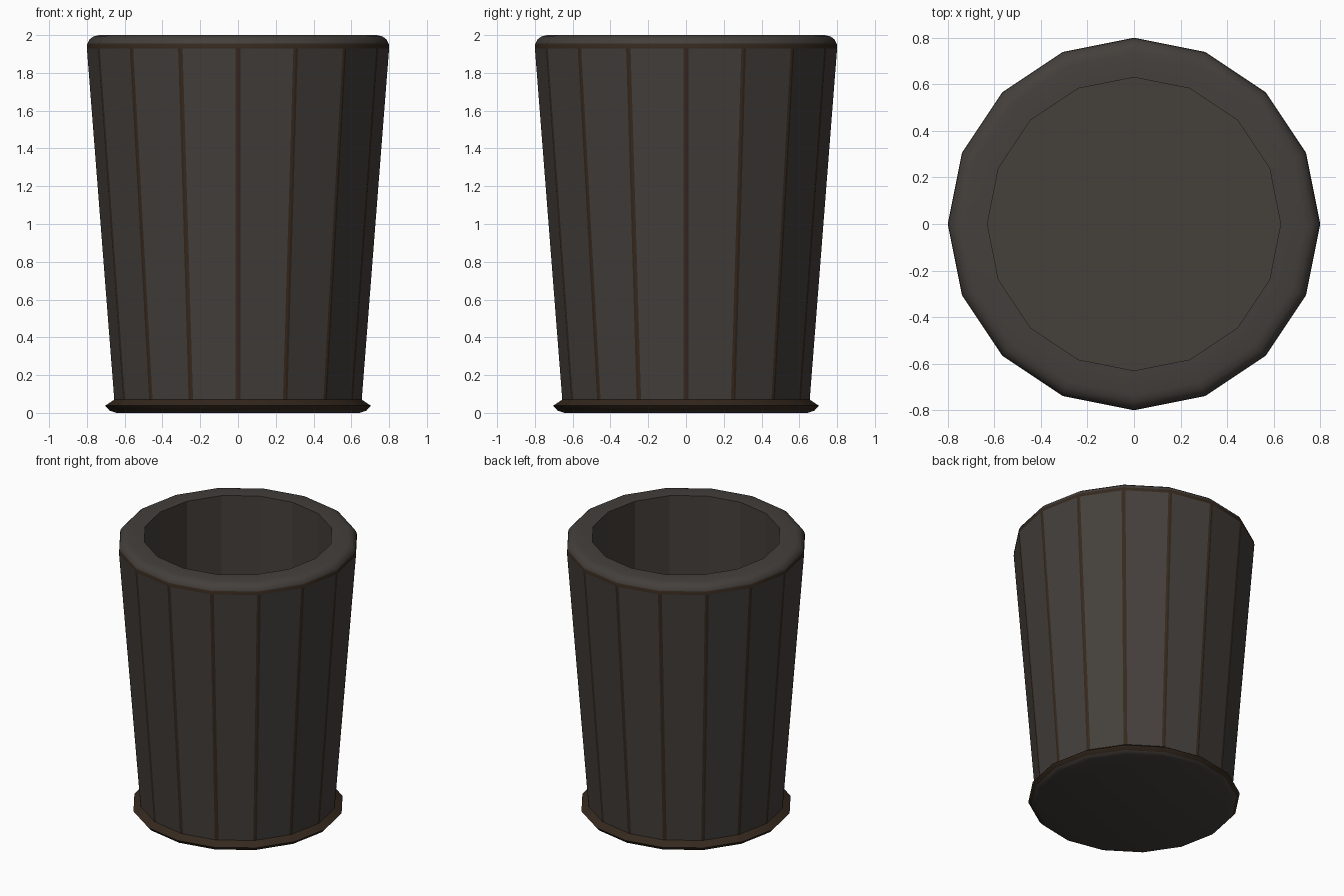
import bpy, bmesh, math

if "Cube" in bpy.data.objects:
    bpy.data.objects.remove(bpy.data.objects["Cube"])

SIDES = 16


def material(name, rgb):
    m = bpy.data.materials.new(name)
    m.diffuse_color = (*rgb, 1)
    m.use_nodes = True
    m.node_tree.nodes["Principled BSDF"].inputs["Base Color"].default_value = m.diffuse_color
    return m


stave_mat = material("dark_wood", (0.058, 0.050, 0.044))
seam_mat = material("brown_seam", (0.036, 0.022, 0.013))


def polygon(r, z, seam=0.0):
    """Ring of corners; seam > 0 adds a point on each side of every corner."""
    c = [(r * math.cos(2 * math.pi * i / SIDES), r * math.sin(2 * math.pi * i / SIDES))
         for i in range(SIDES)]
    if not seam:
        return [(x, y, z) for x, y in c]
    t = seam / (2 * r * math.sin(math.pi / SIDES))
    pts = []
    for i, (x, y) in enumerate(c):
        px, py = c[i - 1]
        nx, ny = c[(i + 1) % SIDES]
        pts += [(x + (px - x) * t, y + (py - y) * t, z), (x, y, z),
                (x + (nx - x) * t, y + (ny - y) * t, z)]
    return pts


def lathe(name, profile, seam=0.0, brown=(), cap_start=False, cap_end=False, smooth=False):
    bm = bmesh.new()
    rings = [[bm.verts.new(p) for p in polygon(r, z, seam)] for r, z in profile]
    for k, (a, b) in enumerate(zip(rings, rings[1:])):
        n = len(a)
        for i in range(n):
            j = (i + 1) % n
            f = bm.faces.new((a[i], a[j], b[j], b[i]))
            if k in brown or (seam and i % 3 != 2):
                f.material_index = 1
    if cap_start:
        bm.faces.new(rings[0][::-1])
    if cap_end:
        bm.faces.new(rings[-1])
    me = bpy.data.meshes.new(name)
    bm.to_mesh(me)
    bm.free()
    me.materials.append(stave_mat)
    me.materials.append(seam_mat)
    ob = bpy.data.objects.new(name, me)
    bpy.context.collection.objects.link(ob)
    if smooth:
        bpy.ops.object.select_all(action='DESELECT')
        ob.select_set(True)
        bpy.context.view_layer.objects.active = ob
        bpy.ops.object.shade_smooth_by_angle(angle=math.radians(40))
    return ob


# Tapered outer staves with narrow seams
lathe("outer_staves", [(0.655, 0.07), (0.80, 1.93)], seam=0.013)

# Flared foot with flat underside
lathe("foot_ring", [(0.645, 0.0), (0.68, 0.012), (0.703, 0.038), (0.655, 0.07)],
      brown=(1, 2), cap_start=True, smooth=True)

# Rounded top rim
lathe("top_rim", [(0.80, 1.93), (0.798, 1.955), (0.785, 1.978), (0.765, 1.993),
                  (0.735, 2.0), (0.63, 2.0)], brown=(0,), smooth=True)

# Straight inner wall and floor
lathe("inner_liner", [(0.63, 2.0), (0.63, 0.07)], cap_end=True)
